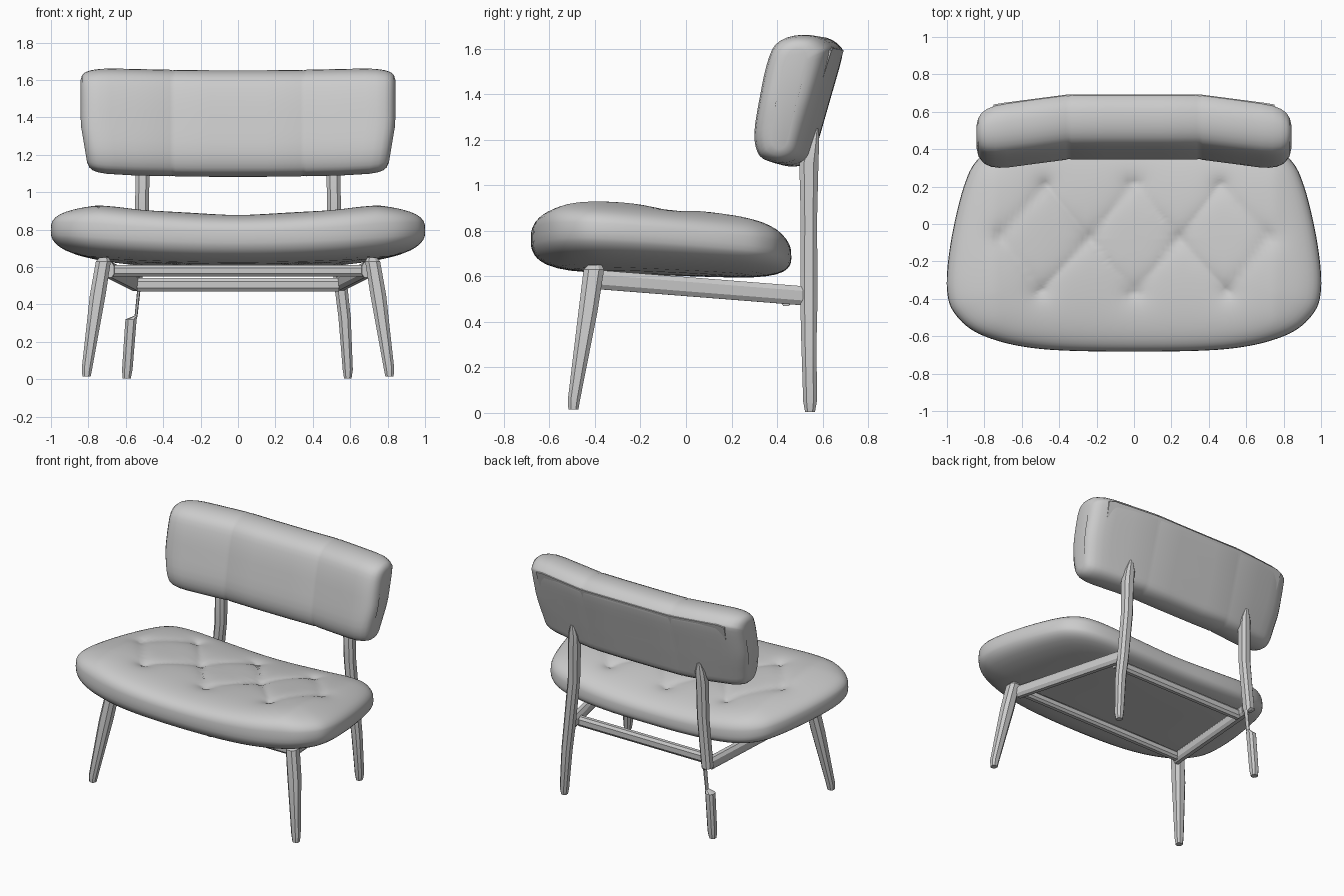
import bpy, bmesh, math
from mathutils import Vector

if "Cube" in bpy.data.objects:
    bpy.data.objects.remove(bpy.data.objects["Cube"])


def loft(name, rings, angle=40):
    """Skin a list of equal-length closed rings and cap both ends."""
    bm = bmesh.new()
    vs = [[bm.verts.new(p) for p in r] for r in rings]
    n = len(rings[0])
    for a, b in zip(vs, vs[1:]):
        for i in range(n):
            j = (i + 1) % n
            bm.faces.new((a[i], a[j], b[j], b[i]))
    bm.faces.new(vs[0][::-1])
    bm.faces.new(vs[-1])
    bmesh.ops.recalc_face_normals(bm, faces=bm.faces)
    me = bpy.data.meshes.new(name)
    bm.to_mesh(me)
    bm.free()
    ob = bpy.data.objects.new(name, me)
    bpy.context.collection.objects.link(ob)
    bpy.ops.object.select_all(action='DESELECT')
    ob.select_set(True)
    bpy.context.view_layer.objects.active = ob
    bpy.ops.object.shade_smooth_by_angle(angle=math.radians(angle))
    return ob


def spline(pts, steps):
    """Closed Catmull-Rom curve through 2D points."""
    out, n = [], len(pts)
    for i in range(n):
        a, b, c, d = (Vector(pts[(i + k) % n]) for k in (-1, 0, 1, 2))
        for k in range(steps):
            t = k / steps
            out.append(0.5 * (2 * b + (c - a) * t + (2 * a - 5 * b + 4 * c - d) * t * t
                              + (3 * b - a - 3 * c + d) * t ** 3))
    return out


# chamfered square section used by legs and rails
SECTION = [(1, -.5), (1, .5), (.5, 1), (-.5, 1), (-1, .5), (-1, -.5), (-.5, -1), (.5, -1)]


def leg(name, stations, side):
    """Upright lofted through (x, y, z, half width, half depth) stations."""
    loft(name, [[(side * (x + u * w), y + v * d, z) for u, v in SECTION]
                for x, y, z, w, d in stations], 25)


def rail(name, a, b, w, h):
    a, b = Vector(a), Vector(b)
    s = (b - a).cross(Vector((0, 0, 1))).normalized()
    up = Vector((0, 0, 1))
    loft(name, [[p + s * u * w + up * v * h for u, v in SECTION] for p in (a, b)], 25)


# seat: tufted cushion
half = [(.5, -.668), (.8, -.6), (.95, -.49), (1, -.35), (.98, -.1),
        (.91, .2), (.83, .35), (.68, .43), (.4, .46)]
outline = spline([(0, -.682)] + half + [(0, .462)] + [(-x, y) for x, y in half[::-1]], 7)
centre = Vector((0, -.1))
buttons = [Vector(p) for p in [(-.5, -.36), (0, -.37), (.5, -.36), (-.72, -.07), (-.24, -.08),
                               (.24, -.08), (.72, -.07), (-.47, .21), (0, .22), (.46, .21)]]
creases = [(a, b) for i, a in enumerate(buttons) for b in buttons[:i] if (a - b).length < .44]


def tuft(p):
    def seg(a, b):
        t = max(0, min(1, (p - a).dot(b - a) / (b - a).length_squared))
        return (p - a.lerp(b, t)).length
    d = min(seg(a, b) for a, b in creases)
    e = min((p - b).length for b in buttons)
    return .014 * math.exp(-d / .04) + .03 * math.exp(-e / .05)


def seat_point(o, s, top):
    p = centre + (o - centre) * s
    x, y = p
    mid = .71 - .07 * y + .06 * x * x
    if top:
        h = max(0, 1 - s ** 3.2) ** (1 / 3.2)
        crown = .888 - .085 * (y + .4) + .075 * min(1, abs(x) / .75) ** 2
        return (x, y, mid + (crown - mid) * h - tuft(p) * h)
    # flatter underside
    h = max(0, 1 - s ** 6) ** (1 / 2.5)
    base = .615 - .035 * (y + .4) + .045 * x * x
    return (x, y, mid + (base - mid) * h)


edge = [.93, .955, .975, .99, .997]
low = [.03, .3, .55, .7, .8, .88] + edge + [1]
high = edge[::-1] + [.9 - .87 * i / 34 for i in range(35)]
loft("seat_cushion", [[seat_point(o, s, False) for o in outline] for s in low]
     + [[seat_point(o, s, True) for o in outline] for s in high], 60)

# backrest: padded profile swept across three angled sections
profile = spline([(.40, 1.095), (.36, 1.13), (.345, 1.22), (.37, 1.38), (.40, 1.52), (.44, 1.61),
                  (.52, 1.648), (.62, 1.645), (.68, 1.605), (.685, 1.56), (.635, 1.38),
                  (.58, 1.19), (.55, 1.11), (.48, 1.082)], 3)
mid = Vector((.515, 1.375))
panel = [(.562, 1.16), (.693, 1.59), (.66, 1.6), (.53, 1.17)]


def sweep(name, section, stations, c):
    """Stations are (x, depth scale, height scale) for the right half."""
    rings = []
    for x, sy, sz in [(-x, a, b) for x, a, b in stations[::-1]] + stations:
        bend = -.13 * max(0, abs(x) - .35)
        lift = .012 * min(1, abs(x) / .7) ** 2
        ring = []
        for q in section:
            d = Vector(q) - c
            lean = .2 * d.y
            p = c + Vector(((d.x - lean) * sy + lean * sz, d.y * sz))
            taper = 1 - .05 * max(0, 1.35 - p.y) / .25 * (abs(x) > .6)
            ring.append((x * taper, p.x + bend, p.y + lift))
        rings.append(ring)
    loft(name, rings, 45)


sweep("backrest_cushion", profile,
      [(.15, 1, 1), (.335, 1, 1), (.35, .975, .99), (.365, 1, 1), (.55, 1, 1), (.68, .99, .995),
       (.74, .96, .985), (.785, .88, .96), (.815, .76, .925), (.833, .58, .87),
       (.841, .35, .78)], mid)
sweep("backrest_panel", panel, [(.35, 1, 1), (.7, 1, 1), (.75, 1, .95)], Vector((.61, 1.38)))

# legs
for side, tag in ((1, "right"), (-1, "left")):
    leg("front_leg_" + tag, [(.81, -.495, .015, .022, .022), (.807, -.492, .06, .028, .027),
                             (.75, -.43, .45, .042, .042), (.72, -.405, .63, .04, .045),
                             (.715, -.40, .65, .025, .03)], side)
    upper = [(.55, .54, .5, .035, .038), (.515, .54, .85, .037, .036), (.51, .54, 1.1, .037, .042),
             (.505, .555, 1.18, .034, .03), (.505, .57, 1.25, .012, .012)]
    if side > 0:
        leg("back_leg_right", [(.587, .545, .005, .02, .022), (.587, .545, .05, .027, .03),
                               (.57, .54, .33, .033, .034)] + upper, side)
    else:
        # this leg is worn to a thin strip in its middle
        leg("back_leg_left", [(.595, .545, .005, .022, .022), (.592, .545, .05, .028, .03),
                              (.572, .54, .32, .03, .032), (.545, .54, .34, .008, .014),
                              (.53, .54, .48, .009, .016)] + upper, side)
    # side rails
    rail("side_rail_" + tag, (side * .69, -.38, .585), (side * .55, .51, .515), .028, .042)

# cross rails
rail("front_rail", (-.69, -.35, .58), (.69, -.35, .58), .026, .03)
rail("back_rail", (-.54, .44, .505), (.54, .44, .505), .025, .035)
